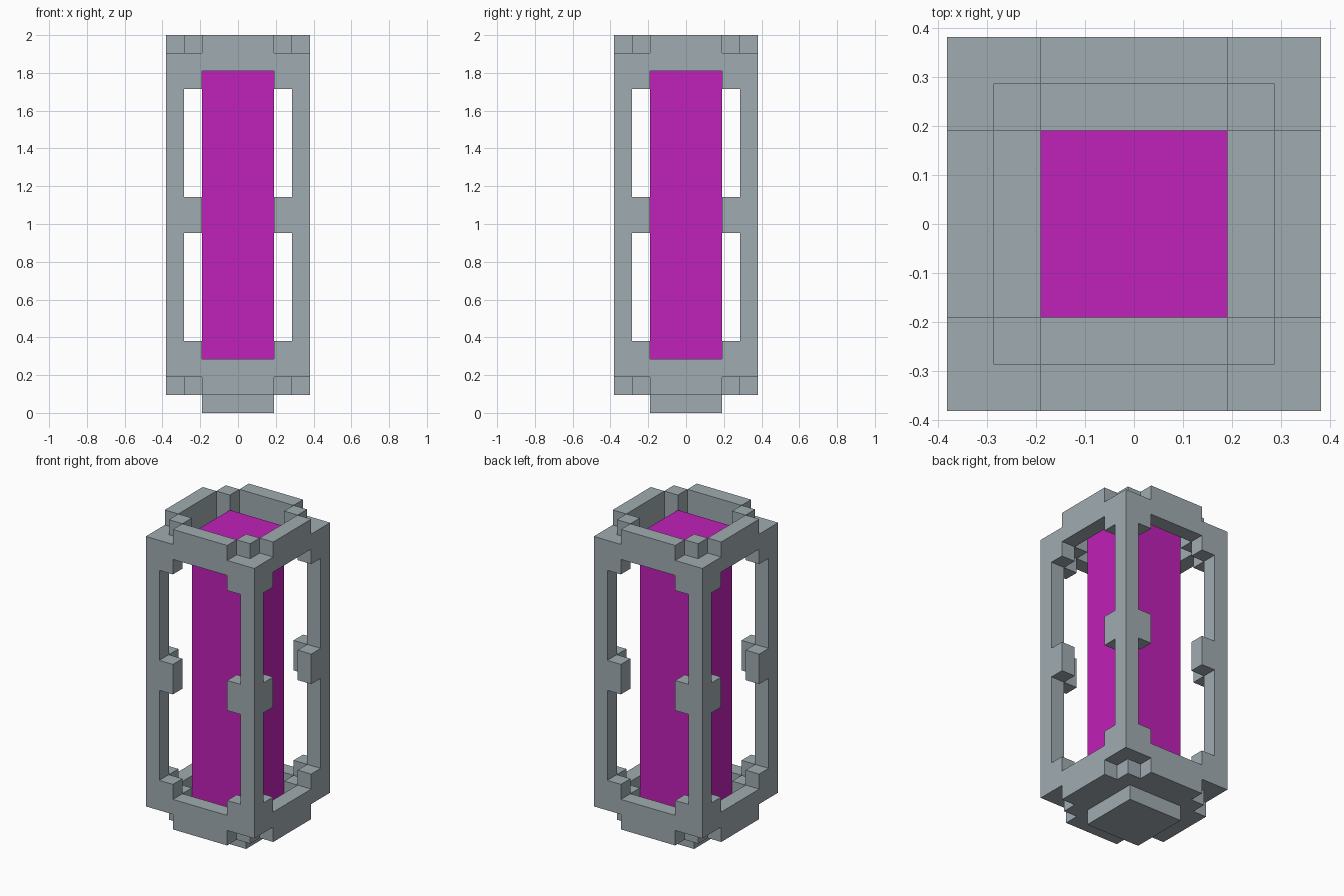
import bpy
import bmesh

cube = bpy.data.objects.get("Cube")
if cube:
    bpy.data.objects.remove(cube, do_unlink=True)

U = 2 / 21  # one block


def material(name, rgb):
    m = bpy.data.materials.new(name)
    m.use_nodes = True
    m.diffuse_color = (*rgb, 1)
    m.node_tree.nodes["Principled BSDF"].inputs["Base Color"].default_value = (*rgb, 1)
    return m


GREY = material("grey metal", (0.352, 0.413, 0.440))
MAGENTA = material("magenta core", (0.527, 0.015, 0.479))


def prism(name, outline, z0, z1, mat=GREY):
    """Extrude a counter-clockwise outline, given in blocks, from z0 to z1."""
    bm = bmesh.new()
    face = bm.faces.new([bm.verts.new((x * U, y * U, z0 * U)) for x, y in outline])
    top = bmesh.ops.extrude_face_region(bm, geom=[face])
    verts = [v for v in top["geom"] if isinstance(v, bmesh.types.BMVert)]
    bmesh.ops.translate(bm, verts=verts, vec=(0, 0, (z1 - z0) * U))
    bmesh.ops.recalc_face_normals(bm, faces=bm.faces)
    mesh = bpy.data.meshes.new(name)
    bm.to_mesh(mesh)
    bm.free()
    mesh.materials.append(mat)
    obj = bpy.data.objects.new(name, mesh)
    bpy.context.collection.objects.link(obj)
    return obj


def rect(x0, x1, y0, y1):
    return [(x0, y0), (x1, y0), (x1, y1), (x0, y1)]


def turn(outline, quarter):
    """Rotate an outline by quarter turns about the centre."""
    for _ in range(quarter):
        outline = [(-y, x) for x, y in outline]
    return outline


# Foot and stepped bottom plate
prism("foot", rect(-2, 2, -2, 2), 0, 1)
steps = [(2, -4), (2, -3), (3, -3), (3, -2), (4, -2)]
prism("bottom_plate", [p for q in range(4) for p in turn(steps, q)], 1, 2)

# Glowing core
prism("core", rect(-2, 2, -2, 2), 2, 20, MAGENTA)

L_SHAPE = [(2, 3), (3, 3), (3, 2), (4, 2), (4, 4), (2, 4)]

for q in range(4):
    n = q + 1
    # Corner post, with an L-shaped bracket at bottom, middle and top
    for part, z0, z1 in (("lower", 4, 10), ("upper", 12, 18)):
        prism(f"{part}_post_{n}", turn(rect(3, 4, 3, 4), q), z0, z1)
    for part, z0, z1 in (("bottom", 3, 4), ("middle", 10, 12), ("top", 18, 19)):
        prism(f"{part}_bracket_{n}", turn(L_SHAPE, q), z0, z1)
    # Frame beams and corners
    for part, z0 in (("bottom", 2), ("top", 19)):
        prism(f"{part}_beam_{n}", turn(rect(-2, 2, -4, -3), q), z0, z0 + 1)
        prism(f"{part}_corner_{n}", turn(rect(2, 4, 2, 4), q), z0, z0 + 1)
    # Raised rim
    prism(f"rim_wall_{n}", turn(rect(-2, 2, -4, -3), q), 20, 21)
    prism(f"rim_corner_{n}", turn(rect(2, 3, 2, 3), q), 20, 21)
